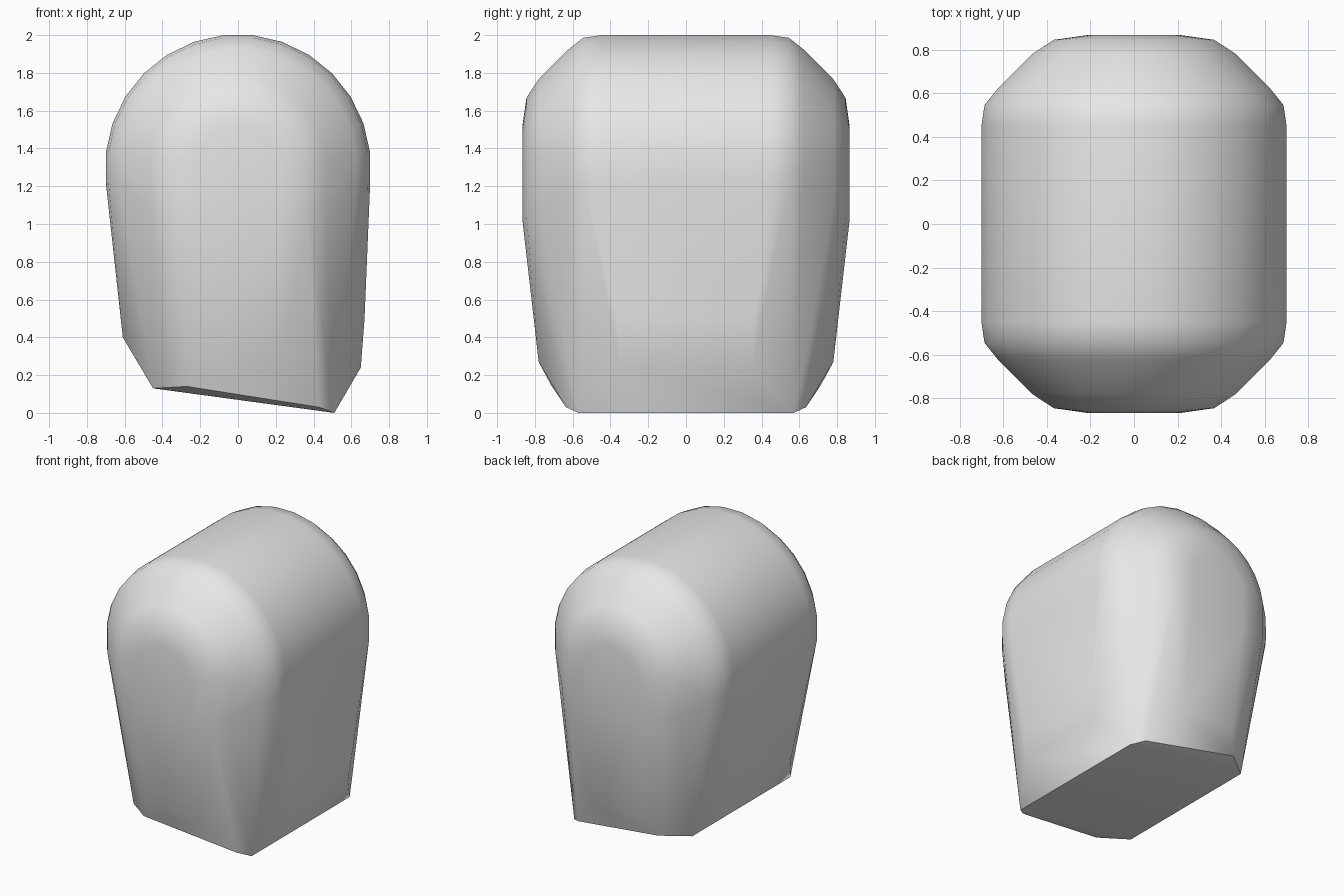
import bpy, bmesh, math

cube = bpy.data.objects.get("Cube")
if cube:
    bpy.data.objects.remove(cube, do_unlink=True)

# Plain grey material
grey = bpy.data.materials.new("plain_grey")
grey.use_nodes = True
colour = (0.8, 0.8, 0.8, 1)
grey.diffuse_color = colour
grey.node_tree.nodes["Principled BSDF"].inputs["Base Color"].default_value = colour

ARCH_Z = 1.3
SEGMENTS = 14
bm = bmesh.new()


def mirrored(x, y, z):
    """Add a point on both the front and the back."""
    for side in (-1, 1):
        bm.verts.new((x, side * y, z))


# Arch rings: radius, distance from the middle, height of the straight foot
rings = [(0.704, 0.45, 1.22), (0.69, 0.545, 1.22), (0.63, 0.62, 1.2),
         (0.47, 0.78, 1.1), (0.37, 0.845, 1.05), (0.22, 0.866, 1.02)]
for radius, y, foot in rings:
    for i in range(SEGMENTS):
        a = math.pi * (i + 0.5) / SEGMENTS
        mirrored(radius * math.cos(a), y, ARCH_Z + radius * math.sin(a))
    for x in (-radius, radius):
        mirrored(x * 0.994, y, foot)

# Tapered lower body: top of the side bevels, then front and back low ridge
for x, y, z in [(0.65, 0.35, 0.24), (0.67, 0.36, 0.5), (-0.61, 0.35, 0.4),
                (-0.2, 0.78, 0.27), (0.22, 0.78, 0.27)]:
    mirrored(x, y, z)

# Slanted base outline
for x, y, z in [(0.51, 0.57, 0), (0.43, 0.635, 0.03),
                (-0.27, 0.71, 0.14), (-0.45, 0.57, 0.13)]:
    mirrored(x, y, z)

# Wrap all the sections in one closed convex shell
hull = bmesh.ops.convex_hull(bm, input=bm.verts[:])
spare = {g for key in ("geom_interior", "geom_unused") for g in hull[key]
         if isinstance(g, bmesh.types.BMVert)}
bmesh.ops.delete(bm, geom=list(spare), context='VERTS')
bmesh.ops.dissolve_limit(bm, angle_limit=math.radians(1),
                         verts=bm.verts[:], edges=bm.edges[:])
bmesh.ops.recalc_face_normals(bm, faces=bm.faces[:])

mesh = bpy.data.meshes.new("rounded_block")
bm.to_mesh(mesh)
bm.free()
mesh.materials.append(grey)
block = bpy.data.objects.new("rounded_block", mesh)
bpy.context.collection.objects.link(block)

# Smooth shading with a crisp base edge
bpy.ops.object.select_all(action='DESELECT')
block.select_set(True)
bpy.context.view_layer.objects.active = block
bpy.ops.object.shade_smooth_by_angle(angle=math.radians(40))
